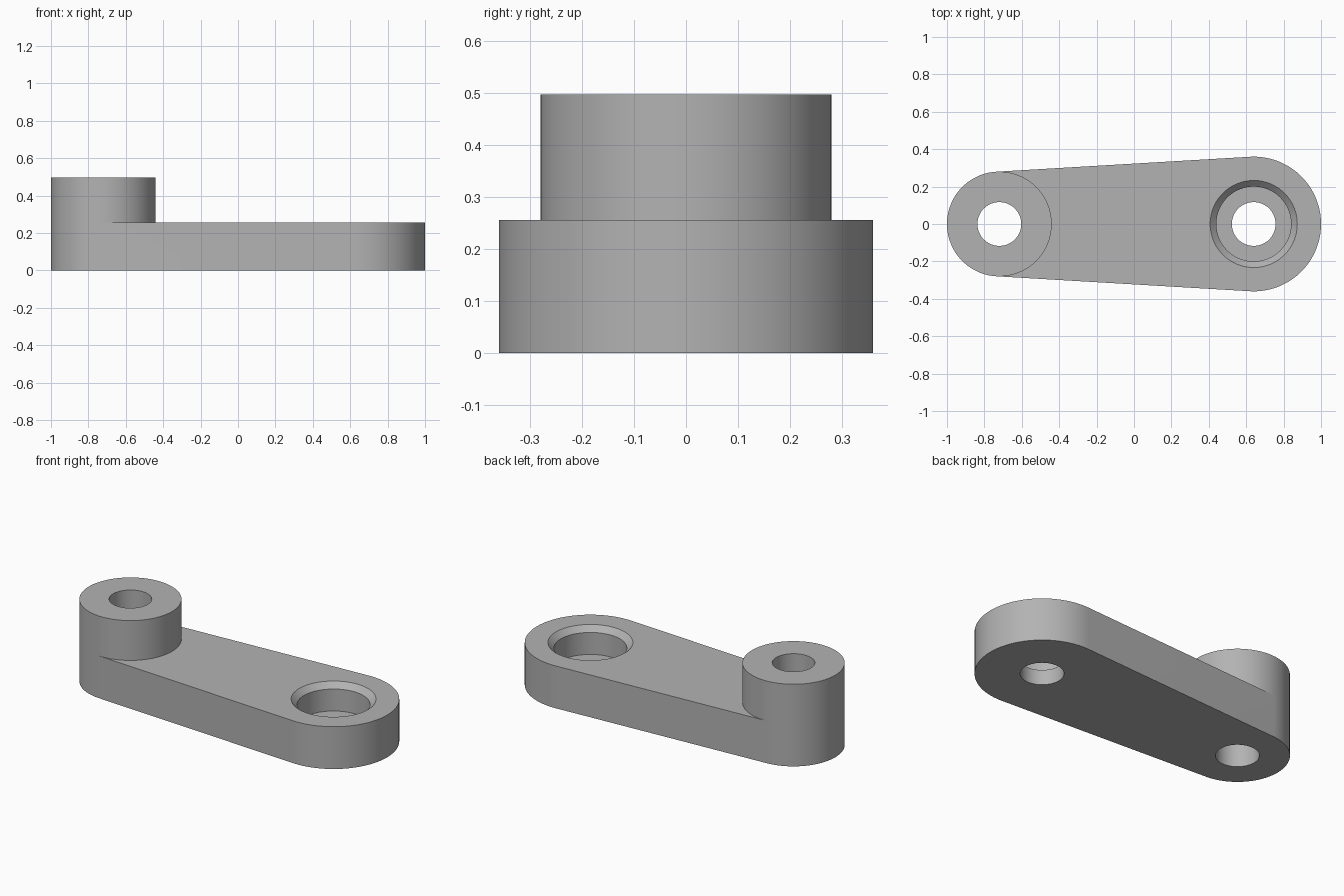
import bpy, bmesh
from math import acos, cos, sin, pi, radians

if "Cube" in bpy.data.objects:
    bpy.data.objects.remove(bpy.data.objects["Cube"], do_unlink=True)

BOSS_X, BOSS_R = -0.72, 0.28      # raised pin boss
HUB_X, HUB_R = 0.64, 0.36         # wide end with the bearing pocket
ARM_H, BOSS_H = 0.256, 0.497
HOLE_R, POCKET_R, RIM_R, FLOOR = 0.117, 0.2, 0.233, 0.09
STEPS = 64

grey = bpy.data.materials.new("plain grey")
grey.use_nodes = True
colour = (0.45, 0.45, 0.45, 1)
grey.diffuse_color = colour
grey.node_tree.nodes["Principled BSDF"].inputs["Base Color"].default_value = colour


def make_object(name, bm):
    bmesh.ops.recalc_face_normals(bm, faces=bm.faces)
    mesh = bpy.data.meshes.new(name)
    bm.to_mesh(mesh)
    bm.free()
    mesh.materials.append(grey)
    obj = bpy.data.objects.new(name, mesh)
    bpy.context.collection.objects.link(obj)
    return obj


def arc(bm, cx, r, start, end, z):
    angles = [start + (end - start) * i / STEPS for i in range(STEPS + 1)]
    return [bm.verts.new((cx + r * cos(a), r * sin(a), z)) for a in angles]


def walls(bm, low, high, closed=True):
    for i in range(0 if closed else 1, len(low)):
        bm.faces.new((low[i - 1], low[i], high[i], high[i - 1]))


def lathe(name, cx, profile):
    """Solid of revolution about a vertical axis at cx."""
    bm = bmesh.new()
    rings = [arc(bm, cx, r, 0, 2 * pi * STEPS / (STEPS + 1), z) for r, z in profile]
    for low, high in zip(rings, rings[1:]):
        walls(bm, low, high)
    bm.faces.new(rings[0])
    bm.faces.new(rings[-1])
    return make_object(name, bm)


# Arm with tangent sides and a boss rising flush from its narrow end
tangent = acos((BOSS_R - HUB_R) / (HUB_X - BOSS_X))
bm = bmesh.new()
hub = [arc(bm, HUB_X, HUB_R, -tangent, tangent, z) for z in (0, ARM_H)]
end = [arc(bm, BOSS_X, BOSS_R, tangent, 2 * pi - tangent, z) for z in (0, ARM_H, BOSS_H)]
step = [arc(bm, BOSS_X, BOSS_R, -tangent, tangent, z)[1:-1] for z in (ARM_H, BOSS_H)]
bm.faces.new(hub[0] + end[0])
bm.faces.new(hub[1] + [end[1][0]] + step[0][::-1] + [end[1][-1]])
bm.faces.new(end[2] + step[1])
walls(bm, hub[0] + end[0], hub[1] + end[1])
walls(bm, end[1] + step[0], end[2] + step[1])
arm = make_object("crank_arm", bm)

# Through holes, with a chamfered bearing pocket in the hub
cutters = [
    lathe("boss_hole_cutter", BOSS_X, [(HOLE_R, -0.1), (HOLE_R, BOSS_H + 0.1)]),
    lathe("pocket_cutter", HUB_X, [
        (HOLE_R, -0.1), (HOLE_R, FLOOR), (POCKET_R, FLOOR),
        (POCKET_R, ARM_H - RIM_R + POCKET_R), (RIM_R, ARM_H), (RIM_R, ARM_H + 0.1)]),
]
bpy.ops.object.select_all(action="DESELECT")
bpy.context.view_layer.objects.active = arm
arm.select_set(True)
for cutter in cutters:
    cutter.hide_render = True
    cut = arm.modifiers.new(cutter.name, "BOOLEAN")
    cut.operation = "DIFFERENCE"
    cut.solver = "EXACT"
    cut.object = cutter
    bpy.ops.object.modifier_apply(modifier=cut.name)
    bpy.data.objects.remove(cutter, do_unlink=True)
bpy.ops.object.shade_smooth_by_angle(angle=radians(30))
